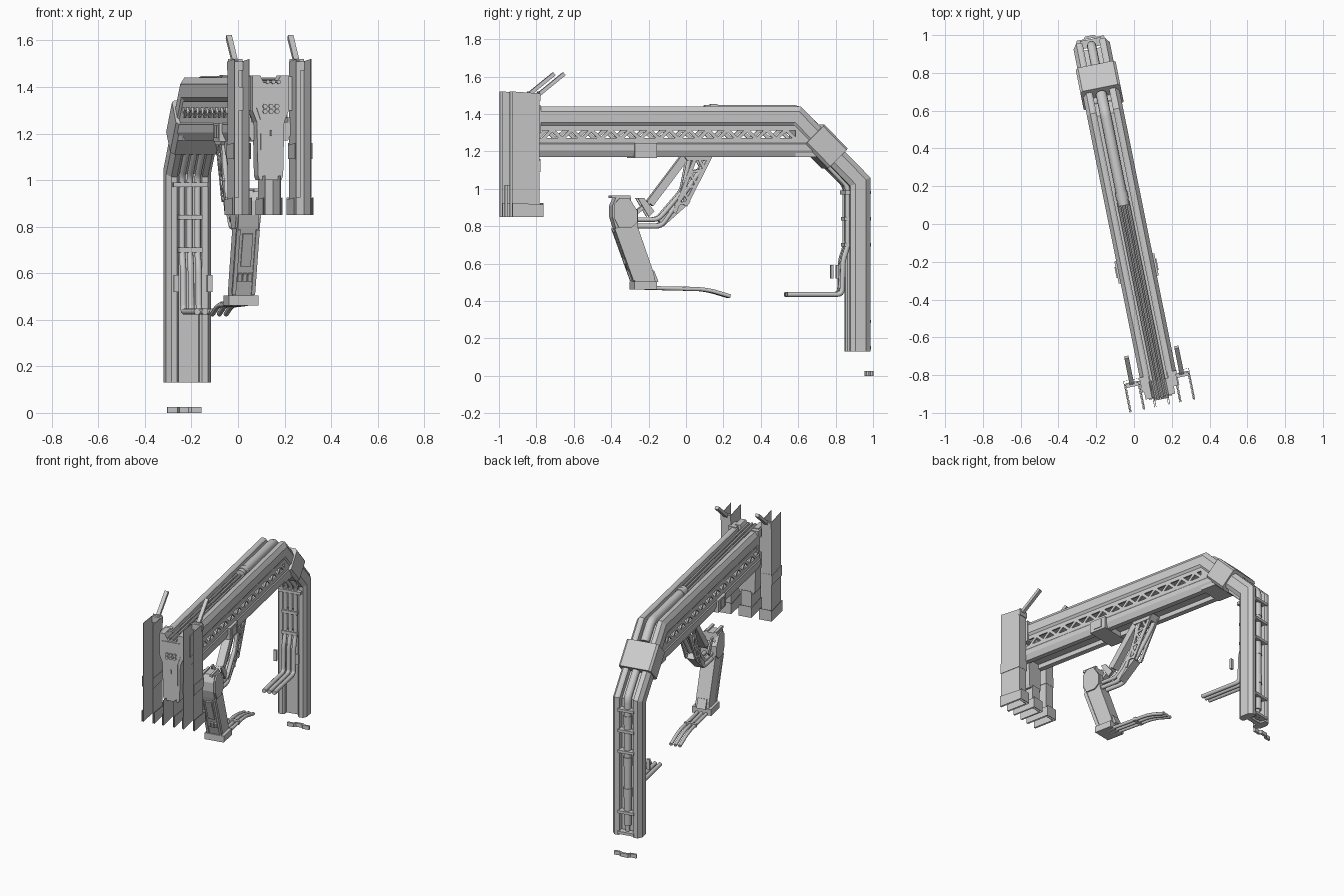
import bpy, bmesh, math
from mathutils import Matrix, Vector

# Everything is built in a local frame (u across, v along the beam, z up), then turned in plan
ROOT = Matrix.Translation((-0.034, 0, 0)) @ Matrix.Rotation(math.radians(11.4), 4, 'Z')


def finish(name, bm, smooth=False):
    bmesh.ops.recalc_face_normals(bm, faces=bm.faces)
    me = bpy.data.meshes.new(name)
    bm.to_mesh(me)
    bm.free()
    ob = bpy.data.objects.new(name, me)
    bpy.context.collection.objects.link(ob)
    ob.matrix_world = ROOT
    if smooth:
        bpy.ops.object.select_all(action='DESELECT')
        ob.select_set(True)
        bpy.context.view_layer.objects.active = ob
        bpy.ops.object.shade_smooth_by_angle(angle=math.radians(40))
    return ob


def loft(name, rings, smooth=False):
    """Skin closed rings of equal length and cap both ends."""
    bm = bmesh.new()
    vs = [[bm.verts.new(p) for p in r] for r in rings]
    n = len(vs[0])
    for a, b in zip(vs, vs[1:]):
        for i in range(n):
            bm.faces.new((a[i], a[(i + 1) % n], b[(i + 1) % n], b[i]))
    bm.faces.new(vs[0])
    bm.faces.new(vs[-1])
    return finish(name, bm, smooth)


def prism_u(name, outline, u0, u1):
    return loft(name, [[(u, v, z) for v, z in outline] for u in (u0, u1)])


def prism_v(name, outline, v0, v1):
    return loft(name, [[(u, v, z) for u, z in outline] for v in (v0, v1)])


def box(name, u0, u1, v0, v1, z0, z1):
    return prism_u(name, [(v0, z0), (v1, z0), (v1, z1), (v0, z1)], u0, u1)


def sweep(name, path, profile, smooth=False):
    """Sweep a (u, n) profile along a (v, z) path with mitred corners."""
    P = [Vector(p) for p in path]
    rings = []
    for i, p in enumerate(P):
        d0 = (P[i] - P[i - 1]).normalized() if i else None
        d1 = (P[i + 1] - P[i]).normalized() if i < len(P) - 1 else None
        d0, d1 = d0 or d1, d1 or d0
        n0, n1 = Vector((d0.y, -d0.x)), Vector((d1.y, -d1.x))
        m = (n0 + n1) / (1 + n0.dot(n1))
        rings.append([(u, p.x + m.x * n, p.y + m.y * n) for u, n in profile])
    return loft(name, rings, smooth)


def tube(name, path, r, u=0.0, bend=0.03, sides=10):
    """Round tube with filleted corners."""
    P = [Vector(p) for p in path]
    out = [P[0]]
    for a, b, c in zip(P, P[1:], P[2:]):
        s, e = b + (a - b).normalized() * bend, b + (c - b).normalized() * bend
        out += [s * (1 - t) ** 2 + b * 2 * t * (1 - t) + e * t * t for t in (0, .25, .5, .75, 1)]
    out.append(P[-1])
    ang = [2 * math.pi * i / sides for i in range(sides)]
    return sweep(name, out, [(u + r * math.cos(a), r * math.sin(a)) for a in ang], True)


def bar(name, p, q, u0, u1, t):
    return sweep(name, [p, q], [(u0, -t / 2), (u1, -t / 2), (u1, t / 2), (u0, t / 2)])


def mirrored(half):
    return half + [(-u, n) for u, n in reversed(half)]


def truss(name, p, q, count, h, u0, u1, t):
    P, Q = Vector(p), Vector(q)
    d = (Q - P) / (count * 2)
    n = Vector((-d.y, d.x)).normalized() * h / 2
    for i in range(count * 2):
        s = 1 if i % 2 else -1
        bar(name, P + d * i + n * s, P + d * (i + 1) - n * s, u0, u1, t)


# Main frame: one grooved section runs over the beam, the shoulder and the column
FRAME = [(-0.86, 1.44), (0.61, 1.44), (0.99, 1.06), (0.99, 0.13)]
sweep("main_frame", FRAME, mirrored([(0.045, 0.045), (0.045, 0.006), (0.055, 0), (0.078, 0), (0.098, 0.028),
      (0.098, 0.085), (0.08, 0.11), (0.055, 0.11), (0.045, 0.10), (0.045, 0.075)]))

# Lower chord with grooved underside, and side lattices
LOW = mirrored([(0.085, 0), (0.096, 0.012), (0.096, 0.045), (0.08, 0.08), (0.045, 0.08), (0.045, 0.05)])
sweep("lower_chord", [(-0.86, 1.25), (0.67, 1.25)], LOW)
prism_u("shoulder_gusset", [(0.58, 1.33), (0.58, 1.17), (0.69, 1.17), (0.75, 1.22), (0.66, 1.33)], -0.09, 0.09)
for s in (-1, 1):
    a, b = sorted((s * 0.08, s * 0.09))
    bar("lattice_rail_top", (-0.86, 1.324), (0.6, 1.324), a, b, 0.026)
    bar("lattice_rail_bottom", (-0.86, 1.257), (0.6, 1.257), a, b, 0.026)
    truss("lattice_brace", (-0.8, 1.29), (0.58, 1.29), 13, 0.05, a, b, 0.018)
box("beam_saddle", -0.108, 0.108, -0.30, -0.18, 1.165, 1.245)
box("saddle_clip", -0.113, 0.113, -0.27, -0.21, 1.18, 1.235)

# Shoulder collar wrapped around the slanted part
d = Vector((0.38, -0.38)).normalized()
mid = Vector((0.785, 1.265))
sweep("shoulder_collar", [mid - d * 0.09, mid + d * 0.09],
      mirrored([(0.095, -0.02), (0.108, -0.008), (0.108, 0.115), (0.09, 0.13)]))

# Pipes in the outer groove
tube("top_fat_pipe", [(0.10, 1.42), (0.605, 1.42), (0.70, 1.325)], 0.029, sides=14)
tube("pipe_end_cap", [(0.13, 1.42), (0.17, 1.42)], 0.033, sides=14)
for u in (-0.024, 0.0, 0.024):
    tube("top_thin_pipe", [(-0.945, 1.422), (0.12, 1.415)], 0.009, u, sides=8)
tube("back_fat_pipe", [(0.83, 1.19), (0.964, 1.056), (0.964, 0.20)], 0.024, sides=14)
tube("back_pipe_end", [(0.964, 0.22), (0.964, 0.14)], 0.015)
for z in (0.15, 0.29, 0.70, 0.84, 0.98):
    box("back_pipe_clamp", -0.055, 0.055, 0.955, 0.998, z - 0.009, z + 0.009)
for z in (0.42, 0.63, 0.91):
    tube("back_pipe_sleeve", [(0.964, z - 0.03), (0.964, z + 0.03)], 0.028, sides=14)

# Cables on the front of the column, with clamps and small boxes
for u in (-0.034, 0.0, 0.034):
    tube("column_cable", [(0.545, 0.435), (0.845, 0.435), (0.85, 0.62), (0.875, 0.69), (0.875, 1.015), (0.70, 1.19)],
         0.014, u)
for z, w in ((0.98, 0.075), (0.84, 0.052), (0.70, 0.052)):
    box("column_cable_clamp", -w, w, 0.855, 0.90, z - 0.01, z + 0.01)
for s in (-1, 1):
    box("column_box", s * 0.073 - 0.011, s * 0.073 + 0.011, 0.803, 0.818, 0.52, 0.592)

# Small loose bar at floor level
sweep("floor_bar", [(0.99, 0.0), (0.99, 0.025)],
      [(-0.075, 0), (-0.03, 0), (-0.02, 0.012), (0.02, 0.012), (0.03, 0), (0.075, 0), (0.075, 0.014),
       (0.035, 0.014), (0.025, 0.027), (-0.025, 0.027), (-0.035, 0.014), (-0.075, 0.014)])

# Upper arm: two lattice cheeks, a cover link and bent tubes
for s in (-1, 1):
    a, b = sorted((s * 0.028, s * 0.038))
    bar("arm_lattice_rail", (0.13, 1.18), (-0.01, 0.91), a, b, 0.02)
    bar("arm_lattice_rail", (0.05, 1.18), (-0.07, 0.87), a, b, 0.02)
    truss("arm_lattice_brace", (0.085, 1.16), (-0.04, 0.90), 3, 0.065, a, b, 0.015)
    tube("arm_tube_outer", [(0.06, 1.205), (0.13, 1.20), (0.09, 1.12), (-0.14, 0.80), (-0.30, 0.80)], 0.014, s * 0.022)
    tube("arm_tube_inner", [(0.02, 1.19), (-0.02, 0.99), (-0.155, 0.835), (-0.30, 0.835)], 0.013, s * 0.022)
    prism_u("elbow_strut", [(-0.27, 0.95), (-0.235, 0.95), (-0.18, 0.88), (-0.21, 0.85)], a, b)
bar("arm_cover_link", (0.0, 1.18), (-0.20, 0.92), -0.025, 0.025, 0.042)
bar("arm_link_end", (-0.18, 0.945), (-0.29, 0.86), -0.022, 0.022, 0.02)
bar("arm_core", (-0.02, 0.92), (-0.14, 0.815), -0.03, 0.03, 0.04)
prism_u("arm_mount", [(-0.03, 1.19), (0.14, 1.19), (0.12, 1.15), (0.0, 1.15)], -0.042, 0.042)

# Forearm with elbow caps, front panel and foot
prism_u("forearm", [(-0.41, 0.91), (-0.39, 0.955), (-0.31, 0.955), (-0.305, 0.90), (-0.27, 0.885), (-0.27, 0.79),
        (-0.185, 0.55), (-0.175, 0.50), (-0.285, 0.50), (-0.395, 0.80), (-0.41, 0.85)], -0.045, 0.045)
for s in (-1, 1):
    prism_u("elbow_cheek", [(-0.40, 0.84), (-0.40, 0.92), (-0.37, 0.95), (-0.32, 0.95), (-0.275, 0.88),
            (-0.275, 0.82), (-0.31, 0.79), (-0.375, 0.79)], s * 0.035, s * 0.054)
    bar("forearm_edge_rail", (-0.388, 0.79), (-0.285, 0.51), s * 0.034, s * 0.05, 0.022)
    box("elbow_tab", s * 0.03 - 0.008, s * 0.03 + 0.008, -0.415, -0.31, 0.95, 0.965)
bar("forearm_panel", (-0.386, 0.77), (-0.333, 0.63), -0.022, 0.022, 0.014)
for u in (-0.022, 0, 0.022):
    bar("forearm_window", (-0.322, 0.60), (-0.309, 0.565), u - 0.009, u + 0.009, 0.018)
box("forearm_foot", -0.064, 0.064, -0.295, -0.17, 0.462, 0.505)
bar("forearm_heel", (-0.165, 0.50), (-0.19, 0.56), -0.03, 0.03, 0.02)
for u in (-0.03, 0, 0.03):
    tube("foot_cable", [(-0.22, 0.47), (0.08, 0.463), (0.14, 0.453), (0.235, 0.425)], 0.011, u, 0.02)
box("foot_cable_clip", -0.04, 0.04, -0.01, 0.01, 0.455, 0.478)

# Head: masts are thin channels open to the front
HC = -0.01


def channel(name, u, w, z0, z1, v0=-0.98, v1=-0.83):
    t = 0.0015
    prism_v(name, [(u - w, z0), (u + w, z0), (u + w, z1), (u - w, z1)], v1 - t, v1)
    for s in (-1, 1):
        prism_u(name, [(v0, z0), (v1, z0), (v1, z1 - 0.01), (v0, z1)], u + s * w - t, u + s * w + t)


for s in (-1, 1):
    u = HC + s * 0.135
    channel("mast_shell", u, 0.032, 0.85, 1.52)
    channel("mast_band", u, 0.037, 1.09, 1.16, -0.98, -0.827)
    channel("mast_foot", u, 0.041, 0.85, 0.925, -0.98, -0.812)
    box("mast_inner_rib", u - 0.012, u + 0.012, -0.85, -0.83, 0.925, 1.50)
    bar("mast_fin", (-0.84, 1.495), (-0.69, 1.615), u - 0.012, u + 0.012, 0.02)
    box("mast_fin_base", u - 0.034, u + 0.034, -0.85, -0.825, 1.47, 1.51)
    box("beam_end_block", s * 0.05, s * 0.1, -0.89, -0.81, 1.30, 1.445)
box("head_cross_bracket", HC - 0.14, HC + 0.14, -0.845, -0.83, 1.30, 1.40)

# Head: central shield housing, stem and front vents
shield = mirrored([(0.03, 1.42), (0.045, 1.45), (0.08, 1.45), (0.08, 1.30), (0.06, 1.25), (0.055, 1.02), (0.048, 1.0)])
prism_v("head_shield", [(HC + u, z) for u, z in shield], -0.93, -0.84)
prism_v("head_face_plate", [(HC + u, z) for u, z in mirrored(
    [(0.03, 1.40), (0.062, 1.40), (0.062, 1.31), (0.045, 1.26), (0.042, 1.05)])], -0.935, -0.93)
channel("stem_shell", HC, 0.033, 0.85, 1.02)
channel("stem_foot", HC, 0.041, 0.85, 0.925, -0.98, -0.812)
for i in range(3):
    for z in (1.295, 1.317):
        c = HC + (i - 1) * 0.026
        prism_v("head_vent", [(c + 0.011 * math.cos(k * math.pi / 3), z + 0.011 * math.sin(k * math.pi / 3))
                              for k in range(6)], -0.945, -0.933)
box("head_slot", HC - 0.003, HC + 0.003, -0.942, -0.933, 1.19, 1.215)
